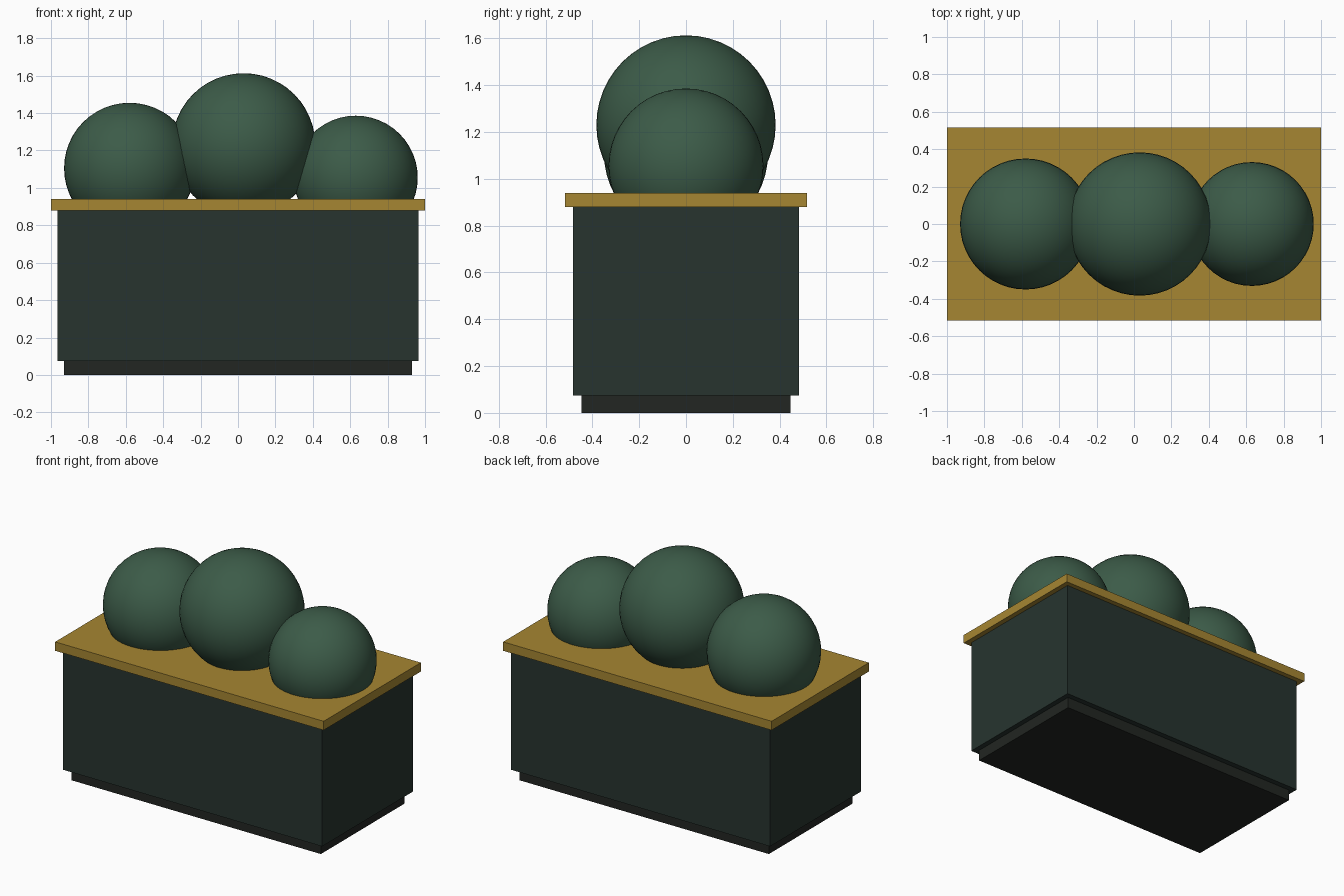
import bpy

if "Cube" in bpy.data.objects:
    bpy.data.objects.remove(bpy.data.objects["Cube"])


def material(name, rgb):
    mat = bpy.data.materials.new(name)
    mat.diffuse_color = (*rgb, 1)
    mat.use_nodes = True
    mat.node_tree.nodes["Principled BSDF"].inputs["Base Color"].default_value = mat.diffuse_color
    return mat


def box(name, half_x, half_y, z0, z1, mat):
    bpy.ops.mesh.primitive_cube_add(size=2, location=(0, 0, (z0 + z1) / 2))
    obj = bpy.context.object
    obj.name = name
    obj.scale = (half_x, half_y, (z1 - z0) / 2)
    bpy.ops.object.transform_apply(location=False, rotation=False, scale=True)
    obj.data.materials.append(mat)


def ball(name, x, z, radius, mat):
    bpy.ops.mesh.primitive_uv_sphere_add(segments=48, ring_count=24,
                                         radius=radius, location=(x, 0, z))
    obj = bpy.context.object
    obj.name = name
    bpy.ops.object.shade_smooth()
    obj.data.materials.append(mat)


plinth_dark = material("plinth_dark", (0.016, 0.019, 0.016))
box_green = material("box_green", (0.020, 0.034, 0.028))
brass = material("brass", (0.38, 0.24, 0.032))
leaf_green = material("leaf_green", (0.045, 0.105, 0.065))

# Planter: recessed plinth, body and overhanging rim
box("plinth", 0.93, 0.446, 0, 0.075, plinth_dark)
box("planter_body", 0.965, 0.483, 0.075, 0.88, box_green)
box("planter_rim", 1.0, 0.517, 0.88, 0.94, brass)

# Clipped round shrubs, sunk into the planter
ball("shrub_left", -0.58, 1.105, 0.35, leaf_green)
ball("shrub_middle", 0.03, 1.23, 0.383, leaf_green)
ball("shrub_right", 0.63, 1.055, 0.331, leaf_green)
